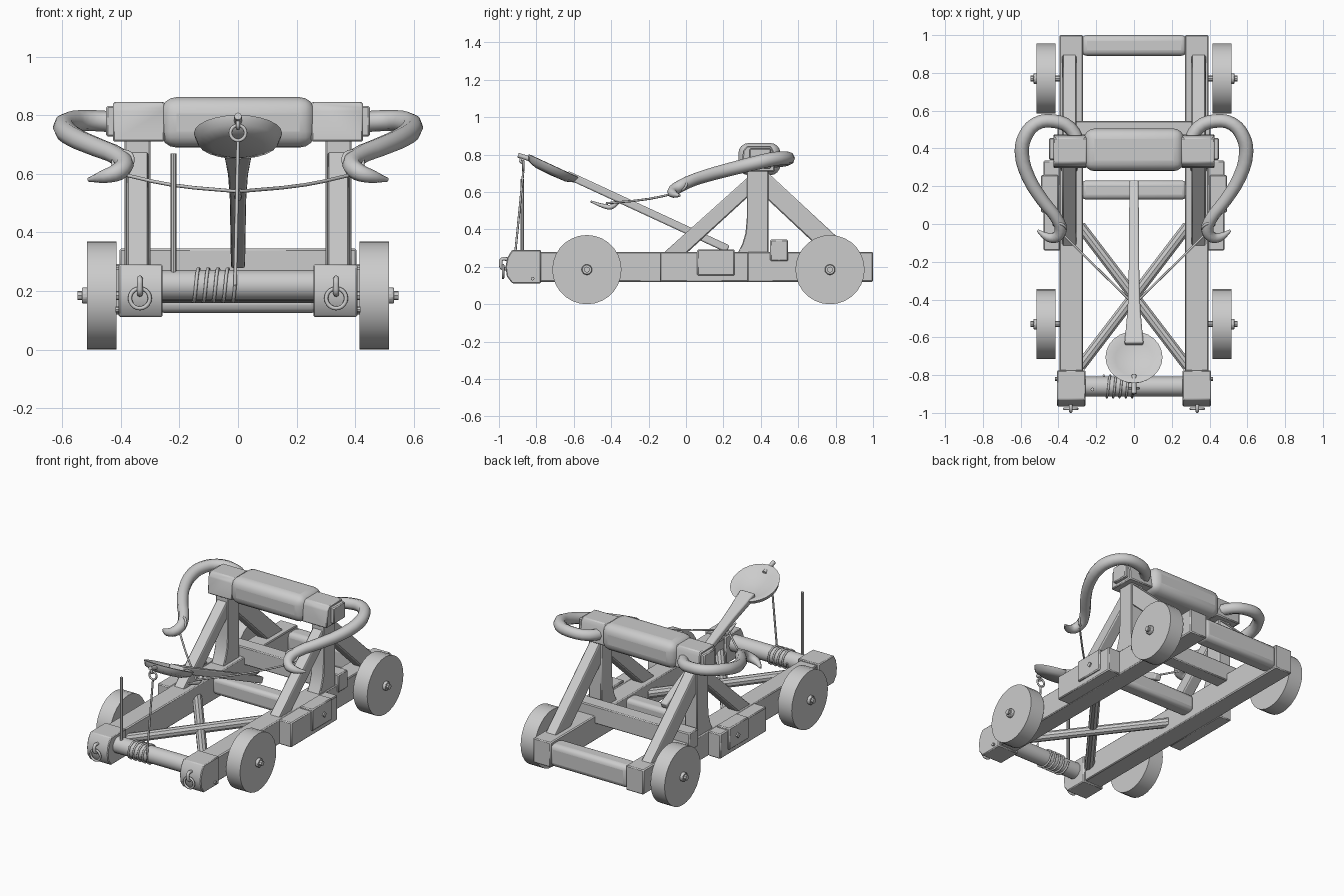
import bpy, bmesh, math
from mathutils import Vector

if "Cube" in bpy.data.objects:
    bpy.data.objects.remove(bpy.data.objects["Cube"])


def finish(ob, name, bevel=0.0, segs=1, angle=35):
    ob.name = name
    if bevel:
        m = ob.modifiers.new("bevel", 'BEVEL')
        m.width, m.segments, m.limit_method = bevel, segs, 'ANGLE'
    bpy.ops.object.select_all(action='DESELECT')
    ob.select_set(True)
    bpy.context.view_layer.objects.active = ob
    bpy.ops.object.shade_smooth_by_angle(angle=math.radians(angle))
    return ob


def from_bmesh(bm, name, **kw):
    bmesh.ops.recalc_face_normals(bm, faces=bm.faces)
    me = bpy.data.meshes.new(name)
    bm.to_mesh(me)
    bm.free()
    ob = bpy.data.objects.new(name, me)
    bpy.context.collection.objects.link(ob)
    return finish(ob, name, **kw)


def prism(name, pts, axis, a, b, **kw):
    """Extrude a 2D outline along x (outline in yz) or z (outline in xy)."""
    bm = bmesh.new()
    rings = []
    for d in (a, b):
        rings.append([bm.verts.new((d, p, q) if axis == 'x' else (p, q, d)) for p, q in pts])
    n = len(pts)
    bm.faces.new(rings[0])
    bm.faces.new(rings[1])
    for i in range(n):
        j = (i + 1) % n
        bm.faces.new((rings[0][i], rings[0][j], rings[1][j], rings[1][i]))
    return from_bmesh(bm, name, **kw)


def box(name, x, y, z, bevel=0.006, **kw):
    return prism(name, [(y[0], z[0]), (y[1], z[0]), (y[1], z[1]), (y[0], z[1])],
                 'x', x[0], x[1], bevel=bevel, **kw)


def rod(name, p, q, r, verts=16, **kw):
    p, q = Vector(p), Vector(q)
    bpy.ops.mesh.primitive_cylinder_add(vertices=verts, radius=r, depth=(q - p).length,
                                        location=(p + q) / 2)
    ob = bpy.context.object
    ob.rotation_euler = (q - p).to_track_quat('Z', 'Y').to_euler()
    return finish(ob, name, **kw)


def tube(name, pts, r, radii=None, smooth=True, res=3):
    cu = bpy.data.curves.new(name, 'CURVE')
    cu.dimensions, cu.bevel_depth, cu.bevel_resolution = '3D', r, 2
    cu.resolution_u, cu.use_fill_caps = res, True
    sp = cu.splines.new('BEZIER')
    sp.bezier_points.add(len(pts) - 1)
    for i, (bp, p) in enumerate(zip(sp.bezier_points, pts)):
        bp.co = p
        bp.handle_left_type = bp.handle_right_type = 'AUTO' if smooth else 'VECTOR'
        bp.radius = radii[i] if radii else 1
    ob = bpy.data.objects.new(name, cu)
    bpy.context.collection.objects.link(ob)
    bpy.ops.object.select_all(action='DESELECT')
    ob.select_set(True)
    bpy.context.view_layer.objects.active = ob
    bpy.ops.object.convert(target='MESH')
    return finish(bpy.context.object, name, angle=60)


def ring(name, loc, major, minor, rot=(math.pi / 2, 0, 0)):
    bpy.ops.mesh.primitive_torus_add(location=loc, rotation=rot, major_radius=major,
                                     minor_radius=minor, major_segments=20, minor_segments=8)
    return finish(bpy.context.object, name, angle=60)


for s, side in ((-1, "left"), (1, "right")):
    def sx(a, b):
        return (s * a, s * b)

    # Chassis rail with rounded front cap
    box(side + "_rail", sx(0.27, 0.395), (-0.78, 1.0), (0.12, 0.28))
    prism(side + "_front_cap", [(-0.775, 0.112), (-0.93, 0.112), (-0.958, 0.15), (-0.965, 0.20),
          (-0.955, 0.25), (-0.93, 0.29), (-0.775, 0.29)], 'x', s * 0.257, s * 0.408, bevel=0.005)
    rod(side + "_cap_pin", (s * 0.40, -0.82, 0.137), (s * 0.418, -0.82, 0.137), 0.01, 8)
    # Pull ring and its eyelet
    ring(side + "_pull_ring", (s * 0.335, -0.978, 0.175), 0.034, 0.007)
    tube(side + "_eyelet", [(s * 0.335, -0.95, 0.24), (s * 0.335, -0.985, 0.24),
         (s * 0.335, -0.99, 0.215), (s * 0.335, -0.985, 0.195), (s * 0.335, -0.955, 0.19)], 0.01)
    # Side reinforcement plates and bolt
    box(side + "_side_plate", sx(0.39, 0.48), (-0.14, 0.335), (0.12, 0.28))
    box(side + "_side_block", sx(0.40, 0.492), (0.06, 0.26), (0.153, 0.293))
    rod(side + "_side_bolt", (s * 0.485, 0.175, 0.22), (s * 0.50, 0.175, 0.22), 0.018, 4)
    # Wheels with hubs
    for y, end in ((-0.53, "front"), (0.77, "rear")):
        n = f"{side}_{end}_"
        rod(n + "wheel", (s * 0.415, y, 0.185), (s * 0.515, y, 0.185), 0.185, 28)
        rod(n + "axle", (s * 0.36, y, 0.185), (s * 0.548, y, 0.185), 0.016, 8)
        rod(n + "hub", (s * 0.51, y, 0.185), (s * 0.533, y, 0.185), 0.029, 10, bevel=0.004)
    # Flared upright and diagonal braces
    prism(side + "_upright", [(0.275, 0.27), (0.30, 0.32), (0.318, 0.38), (0.325, 0.46),
          (0.325, 0.73), (0.44, 0.73), (0.44, 0.27)], 'x', s * 0.298, s * 0.388, bevel=0.005)
    prism(side + "_front_brace", [(-0.125, 0.27), (0.0, 0.27), (0.36, 0.60), (0.36, 0.705)],
          'x', s * 0.305, s * 0.38, bevel=0.006)
    prism(side + "_rear_brace", [(0.905, 0.27), (0.745, 0.27), (0.42, 0.575), (0.42, 0.72)],
          'x', s * 0.305, s * 0.38, bevel=0.006)
    # Top beam socket
    prism(side + "_beam_socket", [(0.295, 0.71), (0.475, 0.71), (0.468, 0.82), (0.455, 0.846),
          (0.325, 0.846), (0.305, 0.82)], 'x', s * 0.25, s * 0.427, bevel=0.006)
    box(side + "_beam_end", sx(0.42, 0.45), (0.34, 0.455), (0.727, 0.832))
    # Curved bow arm
    arm = [(0.29, 0.42, 0.765), (0.34, 0.51, 0.77), (0.43, 0.545, 0.778), (0.52, 0.53, 0.782),
           (0.578, 0.46, 0.775), (0.594, 0.38, 0.757), (0.56, 0.25, 0.725), (0.48, 0.12, 0.69),
           (0.41, 0.03, 0.66), (0.388, -0.03, 0.632), (0.41, -0.068, 0.607),
           (0.455, -0.07, 0.592), (0.51, -0.035, 0.58)]
    tube(side + "_bow_arm", [(s * x, y, z) for x, y, z in arm], 0.036,
         [1, 1, 1, 1, 1.05, 1.05, 1, 0.95, 0.9, 0.9, 0.85, 0.65, 0.2])
    ring(side + "_string_loop", (s * 0.393, -0.01, 0.643), 0.036, 0.007, (1.2, 0, s * 0.4))
    # Bowstring
    tube(side + "_bowstring", [(s * 0.40, -0.03, 0.60), (s * 0.23, -0.20, 0.563), (0, -0.425, 0.54)],
         0.006)

# Cross beams between the rails
box("rear_cross_beam", (-0.28, 0.28), (0.89, 1.0), (0.125, 0.27), bevel=0.03, segs=3)
box("rear_step_beam", (-0.405, 0.405), (0.45, 0.545), (0.23, 0.345))
box("middle_cross_beam", (-0.28, 0.28), (0.13, 0.23), (0.16, 0.27), bevel=0.025, segs=3)
for s in (-1, 1):
    rod("cross_brace", (s * 0.285, -0.01, 0.2 + s * 0.01), (-s * 0.285, -0.755, 0.2 + s * 0.01),
        0.03, 10)

# Padded top beam
box("padded_top_beam", (-0.265, 0.265), (0.28, 0.505), (0.69, 0.862), bevel=0.055, segs=4)

# Windlass roller, rope coil, lever
rod("windlass_roller", (-0.27, -0.86, 0.22), (0.27, -0.86, 0.22), 0.052, 16)
coil = []
for i in range(46):
    a = math.tau * i / 10
    coil.append((-0.01 - 0.15 * i / 45, -0.86 - 0.058 * math.cos(a), 0.22 - 0.058 * math.sin(a)))
tube("rope_coil", coil, 0.006, res=1)
rod("windlass_lever", (-0.22, -0.876, 0.24), (-0.22, -0.876, 0.67), 0.01, 8)
tube("winch_rope", [(0, -0.87, 0.71), (-0.01, -0.918, 0.22)], 0.006, smooth=False)

# Throwing arm, tapered, tilted upward to the front
tilt = math.radians(-24.8)
shaft = prism("throwing_arm", [(0.024, 0.0), (0.028, -0.55), (0.034, -0.75), (0.05, -0.95),
              (-0.05, -0.95), (-0.034, -0.75), (-0.028, -0.55), (-0.024, 0.0)],
              'z', -0.021, 0.021, bevel=0.008, segs=2)
shaft.location, shaft.rotation_euler = (0, 0.225, 0.295), (tilt, 0, 0)

# Scoop bowl
bm = bmesh.new()
prof = [(0, -0.04), (0.09, -0.037), (0.138, -0.02), (0.151, 0.012), (0.138, 0.014),
        (0.10, -0.006), (0, -0.016)]
vs = [bm.verts.new((r, 0, z)) for r, z in prof]
es = [bm.edges.new(p) for p in zip(vs, vs[1:])]
bmesh.ops.spin(bm, geom=vs + es, cent=(0, 0, 0), axis=(0, 0, 1), angle=math.tau, steps=24,
               use_duplicate=False)
bmesh.ops.remove_doubles(bm, verts=bm.verts, dist=0.0005)
bowl = from_bmesh(bm, "scoop_bowl", angle=50)
bowl.location, bowl.rotation_euler = (0, -0.71, 0.727), (tilt, 0, 0)

# Tip eyelet, ring and string hook
tube("tip_eyelet", [(0, -0.80, 0.765), (0, -0.86, 0.785), (0, -0.898, 0.797)], 0.013)
ring("tip_ring", (0, -0.87, 0.74), 0.026, 0.006)
tube("tip_link", [(0, -0.87, 0.79), (0, -0.885, 0.765), (0, -0.87, 0.755)], 0.007)
tube("string_hook", [(0, -0.36, 0.555), (0, -0.40, 0.52), (0, -0.44, 0.525), (0, -0.51, 0.55)], 0.013,
     [1, 1, 0.9, 0.4])
